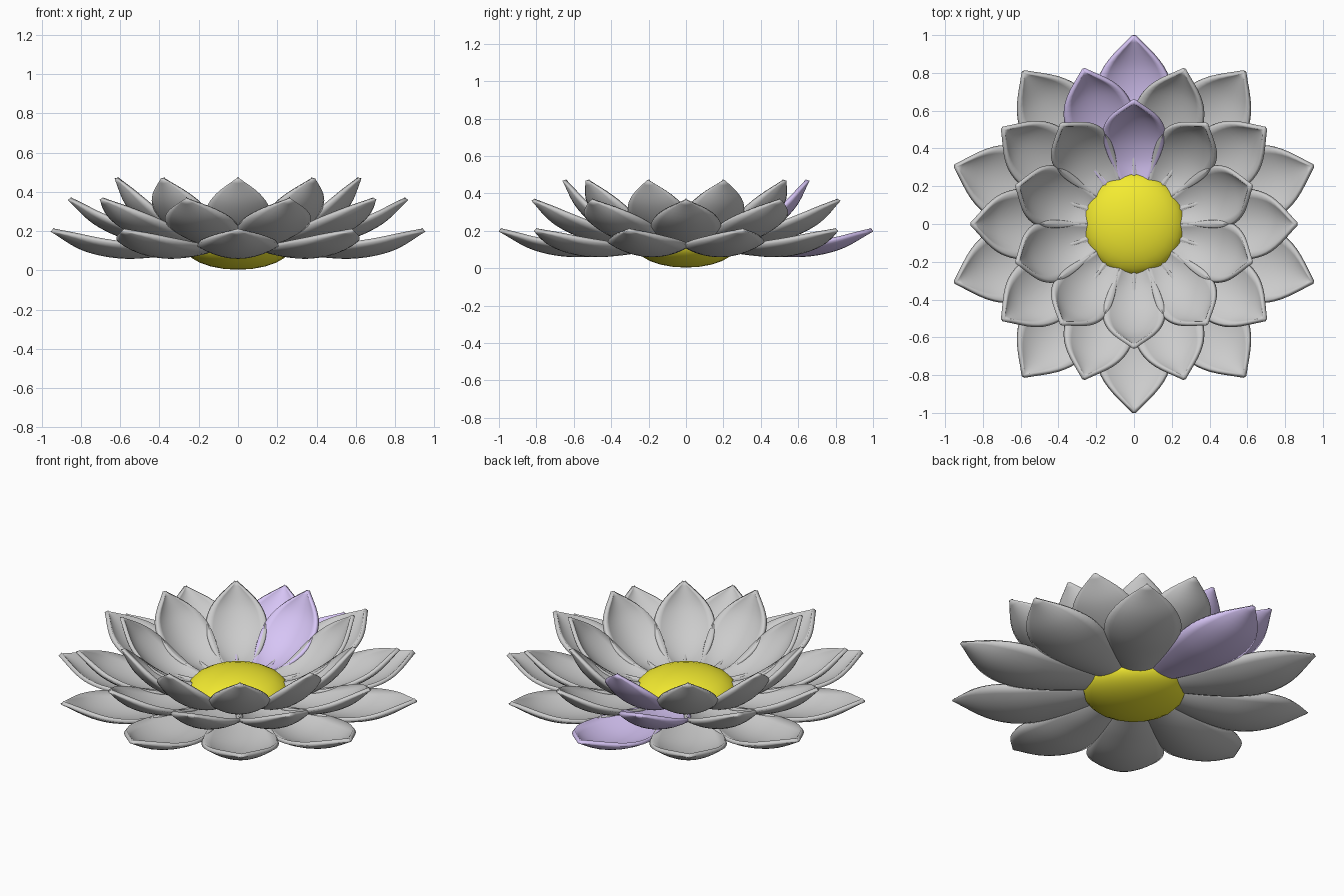
import bpy, bmesh, math
from mathutils import Vector

if "Cube" in bpy.data.objects:
    bpy.data.objects.remove(bpy.data.objects["Cube"])


def material(name, color):
    m = bpy.data.materials.new(name)
    m.diffuse_color = color
    m.use_nodes = True
    m.node_tree.nodes["Principled BSDF"].inputs["Base Color"].default_value = m.diffuse_color
    return m


lilac = material("lilac", (0.68, 0.56, 0.92, 1))
yellow = material("yellow", (0.9, 0.83, 0.03, 1))


def spline(points, t):
    """Catmull-Rom sample of evenly spaced points, t in 0..1"""
    p = [Vector(q) for q in points]
    p = [2 * p[0] - p[1]] + p + [2 * p[-1] - p[-2]]
    f = t * (len(points) - 1)
    i = min(int(f), len(points) - 2)
    f -= i
    a, b, c, d = p[i:i + 4]
    return 0.5 * (2 * b + (c - a) * f + (2 * a - 5 * b + 4 * c - d) * f ** 2
                  + (3 * b - a - 3 * c + d) * f ** 3)


# half-width along the petal, relative to the widest point
OUTLINE = [(0, .40), (0, .64), (0, .87), (0, 1.0), (0, .96), (0, .66), (0, .012)]
ROWS, COLS, THICK = 24, 10, 0.022


def petal_mesh(name, spine, width, cup):
    """Cupped pointed petal whose midrib follows the (radius, height) spine"""
    bm = bmesh.new()
    grid = []
    for i in range(ROWS + 1):
        t = i / ROWS
        r, z = spline(spine, t)
        ra, za = spline(spine, max(t - .02, 0))
        rb, zb = spline(spine, min(t + .02, 1))
        tangent = Vector((rb - ra, zb - za)).normalized()
        rel = spline(OUTLINE, t).y
        row = []
        for j in range(COLS + 1):
            s = 2 * j / COLS - 1
            lift = cup * rel * s * s
            row.append(bm.verts.new((r - tangent.y * lift, s * rel * width,
                                     z + tangent.x * lift)))
        grid.append(row)
    for i in range(ROWS):
        for j in range(COLS):
            bm.faces.new((grid[i][j], grid[i + 1][j],
                          grid[i + 1][j + 1], grid[i][j + 1]))
    me = bpy.data.meshes.new(name)
    bm.to_mesh(me)
    bm.free()
    return me


def petal_ring(name, spine, width, cup, start, colored):
    for k in range(10):
        ob = bpy.data.objects.new(f"{name}_{k + 1}",
                                  petal_mesh(name, spine, width, cup))
        bpy.context.collection.objects.link(ob)
        ob.rotation_euler.z = math.radians(start + 36 * k)
        mod = ob.modifiers.new("thickness", 'SOLIDIFY')
        mod.thickness = THICK
        mod.offset = 0
        if k == colored:
            ob.data.materials.append(lilac)
        bpy.ops.object.select_all(action='DESELECT')
        bpy.context.view_layer.objects.active = ob
        ob.select_set(True)
        bpy.ops.object.shade_smooth_by_angle(angle=math.radians(50))


# three staggered rings of ten petals
petal_ring("outer_petal", [(.22, .11), (.42, .08), (.63, .071), (.82, .11), (.995, .205)],
           .20, .06, 90, 0)
petal_ring("middle_petal", [(.20, .13), (.38, .13), (.56, .165), (.73, .245), (.858, .365)],
           .18, .06, 72, 1)
petal_ring("inner_petal", [(.20, .14), (.34, .16), (.47, .225), (.58, .335), (.65, .47)],
           .16, .05, 90, 0)

# flattened round flower centre
bpy.ops.mesh.primitive_uv_sphere_add(segments=20, ring_count=12, radius=1,
                                     location=(0, 0, .125))
centre = bpy.context.object
centre.name = "flower_centre"
centre.scale = (.275, .275, .122)
centre.data.materials.append(yellow)
bpy.ops.object.shade_smooth()
